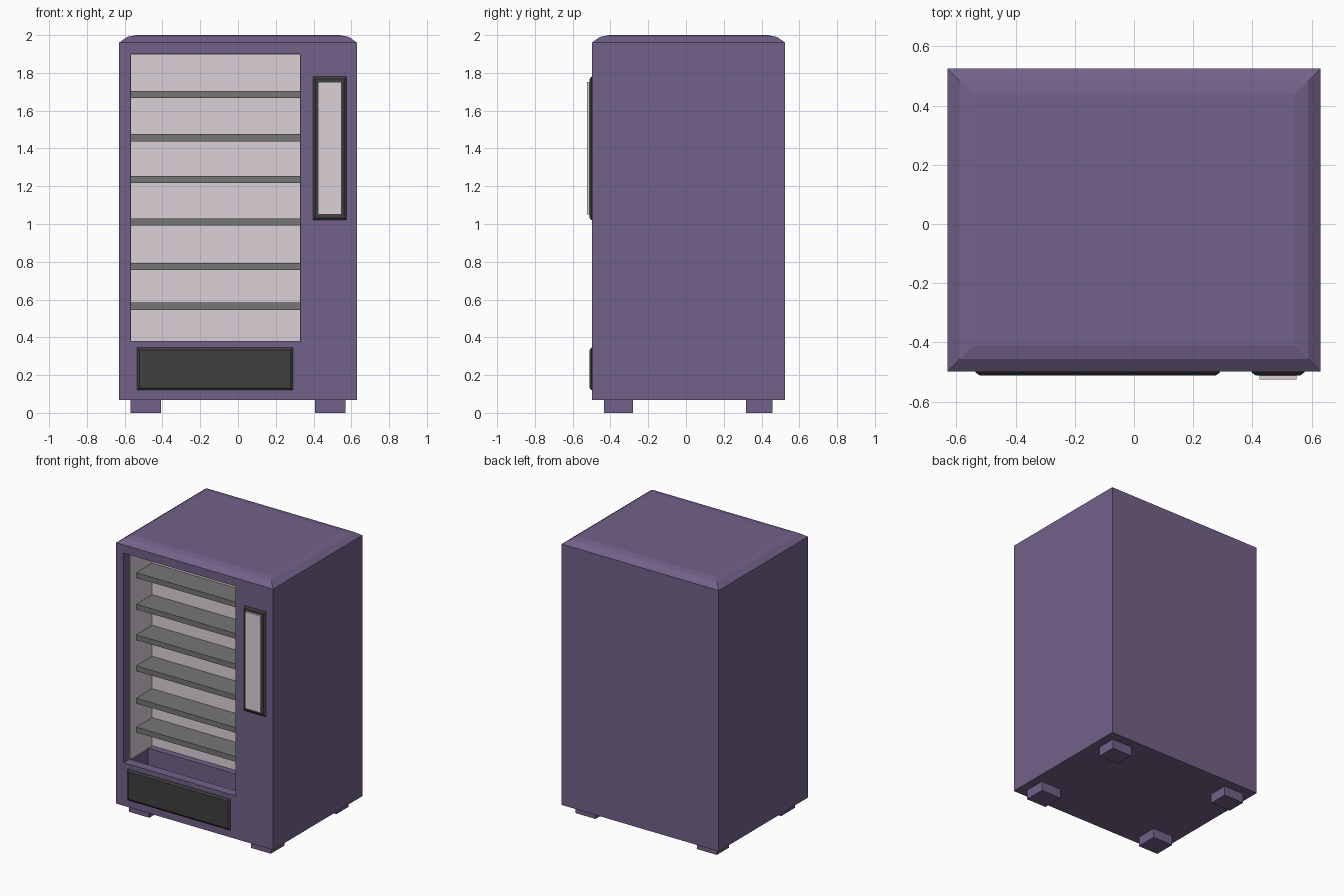
import bpy, bmesh

if "Cube" in bpy.data.objects:
    bpy.data.objects.remove(bpy.data.objects["Cube"])


def material(name, rgb):
    m = bpy.data.materials.new(name)
    m.diffuse_color = (*rgb, 1)
    m.use_nodes = True
    m.node_tree.nodes["Principled BSDF"].inputs["Base Color"].default_value = m.diffuse_color
    return m


PURPLE = material("purple_paint", (0.17, 0.12, 0.25))
PALE = material("pale_liner", (0.72, 0.64, 0.69))
DARK = material("dark_trim", (0.05, 0.05, 0.05))
GREY = material("shelf_grey", (0.18, 0.18, 0.18))


def finish(name, bm, mat):
    bmesh.ops.recalc_face_normals(bm, faces=bm.faces)
    me = bpy.data.meshes.new(name)
    bm.to_mesh(me)
    bm.free()
    ob = bpy.data.objects.new(name, me)
    bpy.context.collection.objects.link(ob)
    me.materials.append(mat)
    return ob


def loft(name, loops, mat):
    """Skin a stack of equal-length vertex loops and cap both ends."""
    bm = bmesh.new()
    rings = [[bm.verts.new(p) for p in loop] for loop in loops]
    n = len(rings[0])
    for a, b in zip(rings, rings[1:]):
        for i in range(n):
            j = (i + 1) % n
            bm.faces.new((a[i], a[j], b[j], b[i]))
    bm.faces.new(rings[0])
    bm.faces.new(rings[-1])
    return finish(name, bm, mat)


def rect_z(x0, x1, y0, y1, z, inset=0):
    x0, x1, y0, y1 = x0 + inset, x1 - inset, y0 + inset, y1 - inset
    return [(x0, y0, z), (x1, y0, z), (x1, y1, z), (x0, y1, z)]


def rect_y(x0, x1, z0, z1, y, inset=0):
    x0, x1, z0, z1 = x0 + inset, x1 - inset, z0 + inset, z1 - inset
    return [(x0, y, z0), (x1, y, z0), (x1, y, z1), (x0, y, z1)]


def box(name, x0, x1, y0, y1, z0, z1, mat):
    return loft(name, [rect_z(x0, x1, y0, y1, z) for z in (z0, z1)], mat)


def plate(name, x0, x1, z0, z1, mat):
    """Chamfered plate standing proud of the cabinet front."""
    rect = (x0, x1, z0, z1)
    return loft(name, [rect_y(*rect, FRONT + 0.01), rect_y(*rect, FRONT - 0.003),
                       rect_y(*rect, FRONT - 0.013, 0.013)], mat)


FRONT, BACK, HALF = -0.498, 0.525, 0.63
WX0, WX1, WZ0, WZ1 = -0.57, 0.33, 0.38, 1.90      # window opening
LIP, REAR = -0.43, -0.17                          # liner depth range

# Cabinet with softened top rim
foot = (-HALF, HALF, FRONT, BACK)
cabinet = loft("cabinet", [rect_z(*foot, 0.068), rect_z(*foot, 1.96),
                           rect_z(*foot, 1.99, 0.042), rect_z(*foot, 2.0, 0.09)], PURPLE)

# Display cavity and delivery chute cut from one side profile
profile = [(-0.6, WZ0), (LIP, WZ0), (LIP, 0.14), (-0.22, 0.14),
           (-0.22, WZ0), (REAR, WZ0), (REAR, WZ1), (-0.6, WZ1)]
cutter = loft("cavity_cutter", [[(x, y, z) for y, z in profile] for x in (WX0, WX1)], PURPLE)
cutter.hide_render = True
mod = cabinet.modifiers.new("cavity", 'BOOLEAN')
mod.operation = 'DIFFERENCE'
mod.solver = 'EXACT'
mod.object = cutter
bpy.context.view_layer.objects.active = cabinet
bpy.ops.object.modifier_apply(modifier=mod.name)
bpy.data.objects.remove(cutter)

# Pale liner: back, sides and ceiling
T = 0.003
box("liner_back", WX0, WX1, REAR - T, REAR, WZ0, WZ1, PALE)
box("liner_left", WX0, WX0 + T, LIP, REAR, WZ0, WZ1, PALE)
box("liner_right", WX1 - T, WX1, LIP, REAR, WZ0, WZ1, PALE)
box("liner_ceiling", WX0, WX1, LIP, REAR, WZ1 - T, WZ1, PALE)

# Shelves
for i, z in enumerate((0.565, 0.775, 1.01, 1.235, 1.457, 1.685)):
    box(f"shelf_{i + 1}", WX0, WX1, -0.355, REAR, z - 0.019, z + 0.019, GREY)

# Delivery door and control panel
plate("delivery_door", -0.535, 0.29, 0.12, 0.345, DARK)
plate("control_frame", 0.397, 0.575, 1.02, 1.78, DARK)
box("control_panel_lower", 0.424, 0.548, -0.525, FRONT, 1.05, 1.437, PALE)
box("control_panel_upper", 0.424, 0.548, -0.525, FRONT, 1.437, 1.752, PALE)

# Feet
for side, sx in (("left", -1), ("right", 1)):
    for end, y0, y1 in (("front", -0.435, -0.28), ("rear", 0.317, 0.457)):
        xa, xb = sorted((sx * 0.407, sx * 0.568))
        box(f"foot_{end}_{side}", xa, xb, y0, y1, 0, 0.07, PURPLE)
